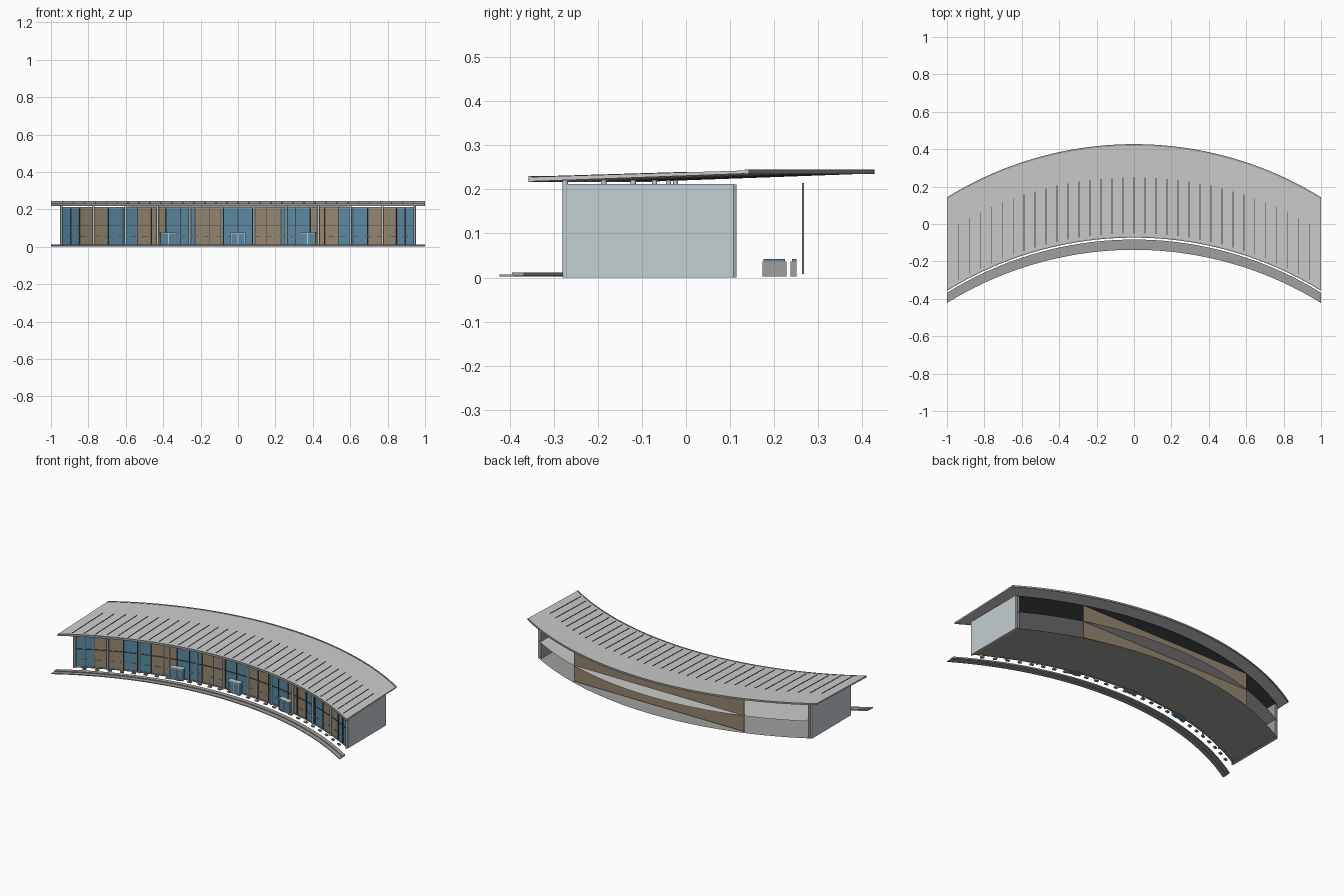
import bpy, bmesh, math
from mathutils import Matrix

if "Cube" in bpy.data.objects:
    bpy.data.objects.remove(bpy.data.objects["Cube"])

R = 1.9


def arc(x):
    return math.sqrt(R * R - x * x) - R


def mat(name, *rgb):
    m = bpy.data.materials.new(name)
    m.diffuse_color = (*rgb, 1)
    m.use_nodes = True
    m.node_tree.nodes["Principled BSDF"].inputs["Base Color"].default_value = m.diffuse_color
    return m


GLASS = mat("blue_glass", .10, .25, .36)
TAN = mat("tan_panel", .30, .24, .16)
PALE = mat("pale_wall", .55, .62, .65)
DARK = mat("dark_metal", .06, .07, .08)
ROOF = mat("roof_grey", .52, .54, .54)
STONE = mat("stone", .35, .35, .34)


def finish(name, bm, m):
    me = bpy.data.meshes.new(name)
    bm.to_mesh(me)
    bm.free()
    ob = bpy.data.objects.new(name, me)
    bpy.context.collection.objects.link(ob)
    if m:
        me.materials.append(m)
    return ob


def sweep(name, prof, x0, x1, n, m=None):
    """Carry a (y, z) profile along the curved plan line."""
    bm = bmesh.new()
    rows = []
    for i in range(n + 1):
        x = x0 + (x1 - x0) * i / n
        rows.append([bm.verts.new((x, arc(x) + y, z)) for y, z in prof])
    k = len(prof)
    closed = k > 2
    for a, b in zip(rows, rows[1:]):
        for j in range(k if closed else k - 1):
            q = (j + 1) % k
            bm.faces.new((a[j], b[j], b[q], a[q]))
    if closed:
        bm.faces.new(rows[0])
        bm.faces.new(rows[-1][::-1])
    bmesh.ops.recalc_face_normals(bm, faces=bm.faces)
    return finish(name, bm, m)


def rect(y0, y1, z0, z1):
    return [(y0, z0), (y1, z0), (y1, z1), (y0, z1)]


def boxes(name, specs, m=None):
    """Axis boxes given as (x0, x1, y0, y1, z0, z1)."""
    bm = bmesh.new()
    for x0, x1, y0, y1, z0, z1 in specs:
        t = Matrix.Translation(((x0 + x1) / 2, (y0 + y1) / 2, (z0 + z1) / 2))
        bmesh.ops.create_cube(bm, size=1, matrix=t @ Matrix.Diagonal((x1 - x0, y1 - y0, z1 - z0, 1)))
    return finish(name, bm, m)


def along(name, xs, w, y0, y1, z0, z1, m=None):
    """Boxes set out along the plan curve and turned to follow it."""
    bm = bmesh.new()
    for x in xs:
        t = Matrix.Translation((x, arc(x), 0)) @ Matrix.Rotation(-math.asin(x / R), 4, 'Z')
        t = t @ Matrix.Translation((0, (y0 + y1) / 2, (z0 + z1) / 2))
        bmesh.ops.create_cube(bm, size=1, matrix=t @ Matrix.Diagonal((w, y1 - y0, z1 - z0, 1)))
    return finish(name, bm, m)


# sloping curved roof with edge fascias
sweep("roof", [(-.07, .218), (.425, .236), (.425, .243), (-.07, .228)], -1, 1, 40, ROOF)
sweep("roof_back_fascia", rect(.418, .427, .235, .245), -1, 1, 40, STONE)
sweep("roof_front_fascia", rect(-.073, -.066, .217, .23), -1, 1, 40, STONE)

# standing seams on the roof
bm = bmesh.new()
for i in range(33):
    x = -.94 + 1.88 * i / 32
    ends = []
    for y in (-.05, .25):
        z = .228 + .015 * (y + .07) / .495
        ends.append([bm.verts.new((x + dx, arc(x) + y, z + dz))
                     for dx, dz in ((-.002, -.001), (.002, -.001), (.002, .002), (-.002, .002))])
    a, b = ends
    for j in range(4):
        bm.faces.new((a[j], a[(j + 1) % 4], b[(j + 1) % 4], b[j]))
    bm.faces.new(a[::-1])
    bm.faces.new(b)
finish("roof_seams", bm, DARK)

# thin floor and ceiling sheets, open at the back
sweep("ground_floor", [(-.012, .001), (.365, .001)], -.95, .95, 38, STONE)
sweep("upper_floor", [(-.01, .108), (.365, .108)], -.94, .94, 38, ROOF)
sweep("ceiling", [(-.012, .211), (.365, .211)], -.95, .95, 38, DARK)

# end walls with a set-back inner leaf
boxes("end_walls", [(s * .945 - .006, s * .945 + .006, -.27, .108, 0, .212) for s in (-1, 1)], PALE)
boxes("end_wall_liners", [(s * .932 - .007, s * .932 + .007, -.25, .114, 0, .211) for s in (-1, 1)], STONE)

# flat timber screen on the chord of the back edge
boxes("back_screen", [(-.59, .59, .2635, .2675, .008, .214)], TAN)

# facade bays, alternating glass and timber
edges = [-.945] + [(k - 5.5) * .155 for k in range(12)] + [.945]
for i, (a, b) in enumerate(zip(edges, edges[1:])):
    glass = i % 2 == 0
    sweep("glass_bay" if glass else "timber_bay", rect(-.012, -.006, .003, .211),
          a, b, 4, GLASS if glass else TAN)

# mullions and transoms
mids = [(a + b) / 2 for a, b in zip(edges, edges[1:])]
along("mullions", edges[1:-1] + mids, .004, -.017, -.008, .002, .211, DARK)
sweep("transom", rect(-.016, -.008, .113, .117), -.945, .945, 38, DARK)
sweep("head_frame", rect(-.017, -.005, .204, .212), -.945, .945, 38, STONE)
sweep("base_frame", rect(-.017, -.005, 0, .006), -.945, .945, 38, STONE)

# round columns holding the front eave
bm = bmesh.new()
for i in range(12):
    x = -.945 + 1.89 * i / 11
    bmesh.ops.create_cone(bm, cap_ends=True, segments=12, radius1=.006, radius2=.006, depth=.22,
                          matrix=Matrix.Translation((x, arc(x) - .022, .11)))
cols = finish("columns", bm, PALE)
for p in cols.data.polygons:
    p.use_smooth = len(p.vertices) == 4

# low rail dashes and small paving blocks in front of the facade
xs = [-.9 + 1.8 * i / 27 for i in range(28)]
along("rail_pieces", xs, .03, -.021, -.017, .053, .056, PALE)
along("paving_blocks", xs, .022, -.045, -.03, 0, .007, STONE)

# entrance porches
doors = (-.38, 0, .38)
along("porch_boxes", doors, .076, -.04, 0, 0, .07, GLASS)
along("porch_roofs", doors, .084, -.046, 0, .07, .076, PALE)
along("porch_posts", [d + s for d in doors for s in (-.038, 0, .038)], .004, -.043, -.037, 0, .07, PALE)

# curved front steps
sweep("outer_step", rect(-.138, -.108, .002, .007), -1, 1, 40, STONE)
sweep("inner_step", rect(-.11, -.083, .004, .012), -1, 1, 40, STONE)

# service counters inside
boxes("counters", [(-.2, .2, .173, .228, .002, .037), (-.3, .3, .237, .251, .002, .036)], STONE)
boxes("counter_tops", [(-.2, .2, .176, .224, .037, .042), (-.3, .3, .24, .25, .036, .042)], GLASS)
